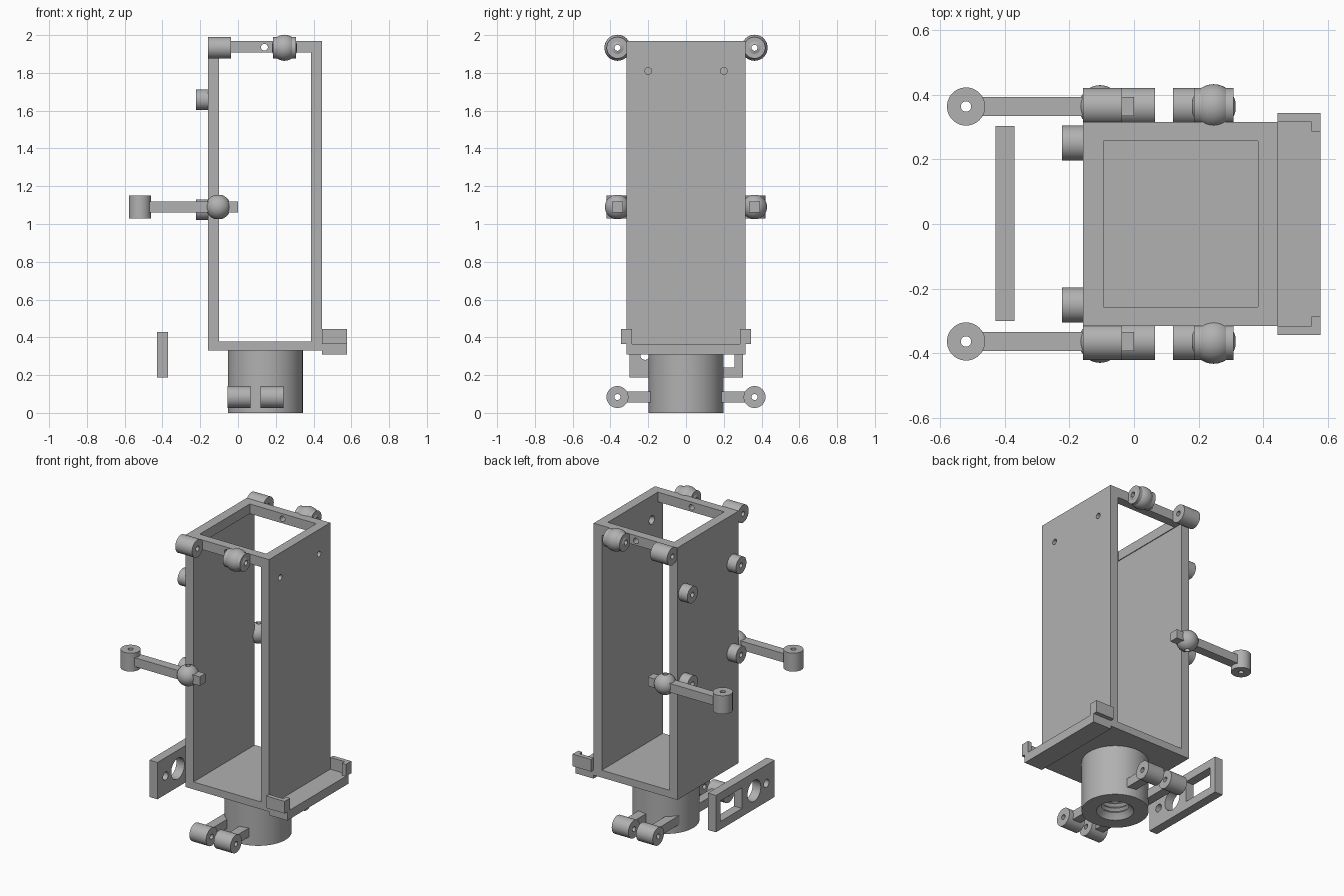
import bpy, bmesh, math
from mathutils import Vector

cube = bpy.data.objects.get("Cube")
if cube:
    bpy.data.objects.remove(cube, do_unlink=True)

grey = bpy.data.materials.new("plain grey")
grey.use_nodes = True
grey.diffuse_color = (0.44, 0.44, 0.44, 1)
grey.node_tree.nodes["Principled BSDF"].inputs["Base Color"].default_value = (0.44, 0.44, 0.44, 1)


def finish(name, bm):
    bmesh.ops.recalc_face_normals(bm, faces=bm.faces)
    mesh = bpy.data.meshes.new(name)
    bm.to_mesh(mesh)
    bm.free()
    mesh.materials.append(grey)
    ob = bpy.data.objects.new(name, mesh)
    bpy.context.collection.objects.link(ob)
    return ob


def smooth(ob):
    bpy.ops.object.select_all(action='DESELECT')
    ob.select_set(True)
    bpy.context.view_layer.objects.active = ob
    bpy.ops.object.shade_smooth_by_angle(angle=math.radians(35))
    return ob


def box(name, x, y, z):
    """Box from (low, high) ranges."""
    bm = bmesh.new()
    bmesh.ops.create_cube(bm, size=1)
    for v in bm.verts:
        v.co = [(r[0] + r[1]) / 2 + c * (r[1] - r[0]) for c, r in zip(v.co, (x, y, z))]
    return finish(name, bm)


def lathe(name, profile, loc, axis='Z', n=40):
    """Spin a closed (radius, height) profile about an axis through loc."""
    bm = bmesh.new()
    rings = []
    for i in range(n):
        a = 2 * math.pi * i / n
        ring = []
        for r, h in profile:
            u, w = r * math.cos(a), r * math.sin(a)
            co = {'X': (h, u, w), 'Y': (u, h, w), 'Z': (u, w, h)}[axis]
            ring.append(bm.verts.new(Vector(loc) + Vector(co)))
        rings.append(ring)
    m = len(profile)
    for i in range(n):
        a, b = rings[i], rings[(i + 1) % n]
        for j in range(m):
            k = (j + 1) % m
            bm.faces.new((a[j], a[k], b[k], b[j]))
    bmesh.ops.remove_doubles(bm, verts=bm.verts, dist=1e-5)
    bmesh.ops.dissolve_degenerate(bm, edges=bm.edges, dist=1e-5)
    return smooth(finish(name, bm))


def tube(name, loc, axis, r, length, hole=0.016):
    h = length / 2
    return lathe(name, [(hole, -h), (r, -h), (r, h), (hole, h)], loc, axis)


def ball(name, loc, axis, r, hole=0.016):
    """Sphere with a hole drilled through along the axis."""
    t = math.asin(hole / r)
    arc = [t + (math.pi - 2 * t) * i / 20 for i in range(21)]
    return lathe(name, [(r * math.sin(a), -r * math.cos(a)) for a in arc], loc, axis)


def rod(loc, axis, r, length, r2=None):
    """Solid cutter; r2 gives a taper."""
    h = length / 2
    return lathe("cutter", [(0, -h), (r, -h), (r2 or r, h), (0, h)], loc, axis, 32)


def cut(ob, cutters):
    for c in cutters:
        c.hide_render = True
        mod = ob.modifiers.new("cut", 'BOOLEAN')
        mod.operation, mod.solver, mod.object = 'DIFFERENCE', 'EXACT', c
    dg = bpy.context.evaluated_depsgraph_get()
    mesh = bpy.data.meshes.new_from_object(ob.evaluated_get(dg))
    ob.modifiers.clear()
    ob.data = mesh
    for c in cutters:
        bpy.data.objects.remove(c, do_unlink=True)
    return smooth(ob)


# Open housing: two side walls, floor and a rim around the top
body = box("housing", (-0.158, 0.444), (-0.315, 0.315), (0.33, 1.97))
cutters = [
    box("cutter", (-0.1, 0.386), (-0.5, 0.5), (0.378, 1.907)),
    box("cutter", (-0.095, 0.383), (-0.257, 0.257), (1.8, 2.1)),
    rod((0.14, 0, 1.936), 'Y', 0.018, 1),
]
for s in (-1, 1):
    cutters.append(rod((0.42, s * 0.2, 1.81), 'X', 0.018, 0.16))
    cutters.append(rod((0.39, s * 0.2, 1.81), 'X', 0.034, 0.04, 0.018))
cut(body, cutters)

# Round base with a threaded socket underneath
bore = [(0.11, 0), (0.095, 0.02)]
for i in range(7):
    bore += [(0.08, 0.035 + i * 0.03), (0.095, 0.05 + i * 0.03)]
top = bore[-1][1]
lathe("base", bore + [(0, top), (0, 0.331), (0.198, 0.331), (0.198, 0)], (0.145, 0, 0), n=64)

# Ledge with hooked corners
box("ledge", (0.444, 0.576), (-0.316, 0.316), (0.308, 0.366))

for s, side in ((-1, "front"), (1, "back")):
    def span(a, b):
        return tuple(sorted((s * a, s * b)))

    box(side + "_ledge_flange", (0.444, 0.576), span(0.315, 0.343), (0.364, 0.443))
    box(side + "_ledge_hook", (0.548, 0.576), span(0.286, 0.316), (0.364, 0.443))

    # Hinge knuckles on the rim, one of them ball shaped
    y = s * 0.363
    tube(side + "_rim_knuckle", (-0.097, y, 1.933), 'X', 0.057, 0.121)
    tube(side + "_rim_ball_collar", (0.246, y, 1.933), 'X', 0.057, 0.122)
    ball(side + "_rim_ball", (0.246, y, 1.933), 'X', 0.069)

    # Knuckles on short stems around the base
    for x, part in ((0.005, "outer"), (0.18, "inner")):
        tube(f"{side}_base_{part}_knuckle", (x, y, 0.084), 'X', 0.058, 0.12)
        box(f"{side}_base_{part}_stem", (x - 0.03, x + 0.03), span(0.14 if x > 0.1 else 0.1, 0.315),
            (0.055, 0.113))

    # Swing arm with ball pivot and end eye
    box(side + "_arm", (-0.47, 0.0), span(0.334, 0.393), (1.06, 1.118))
    tube(side + "_arm_eye", (-0.519, y, 1.09), 'Z', 0.059, 0.12)
    ball(side + "_arm_ball", (-0.105, y, 1.09), 'Z', 0.066)

    # Drilled pegs on the outer wall
    for z, level in ((1.658, "upper"), (1.076, "lower")):
        tube(f"{side}_{level}_peg", (-0.189, s * 0.25, z), 'X', 0.054, 0.066)

# Separate link plate with a window and two round holes
plate = box("link_plate", (-0.428, -0.37), (-0.3, 0.303), (0.187, 0.427))
cut(plate, [
    box("cutter", (-0.6, -0.2), (0.035, 0.258), (0.24, 0.374)),
    rod((-0.4, -0.09, 0.307), 'X', 0.068, 0.3),
    rod((-0.4, -0.216, 0.307), 'X', 0.026, 0.3),
])
